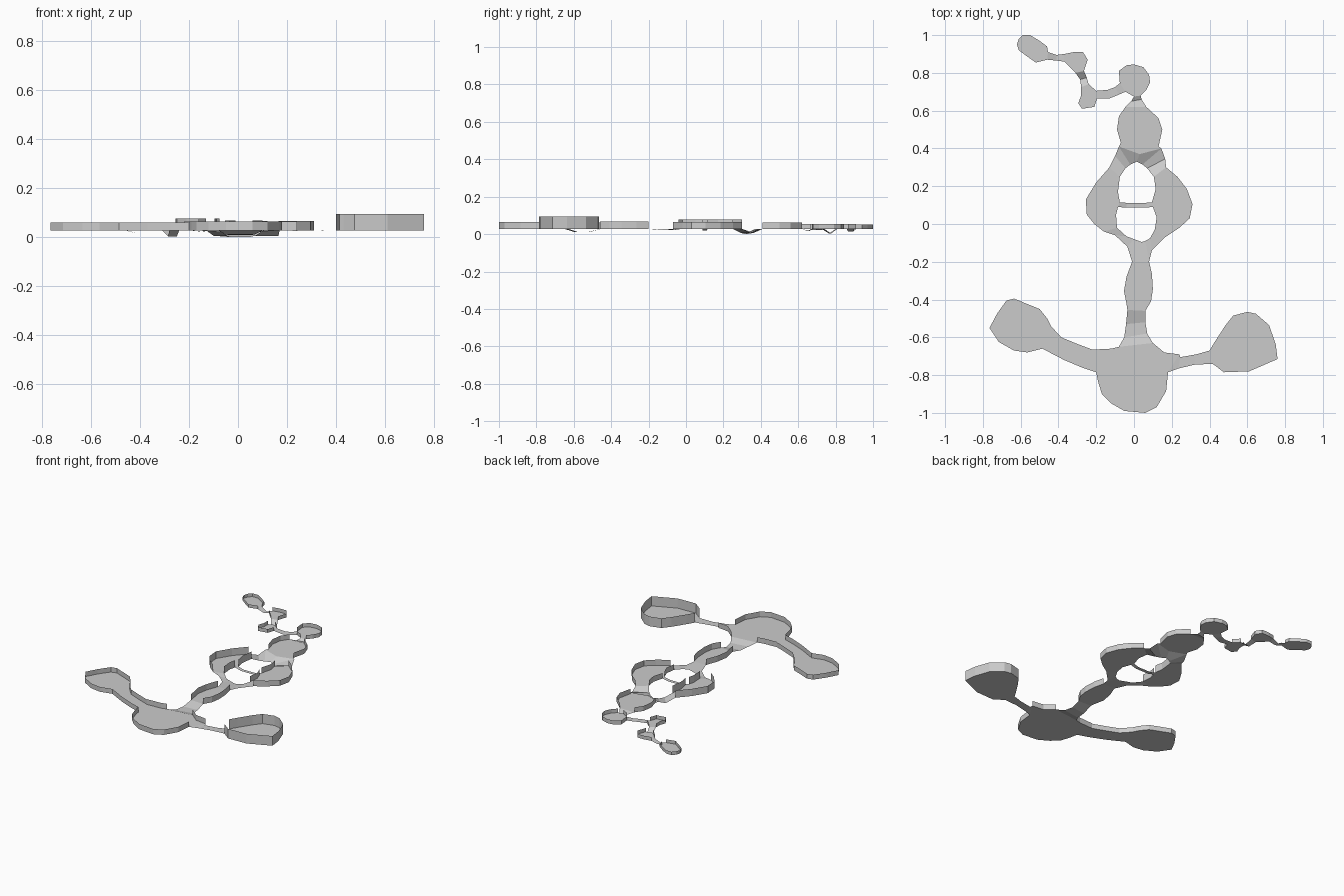
import bpy, bmesh

FLOOR = 0.028


def finish(name, bm):
    mesh = bpy.data.meshes.new(name)
    bm.to_mesh(mesh)
    bm.free()
    obj = bpy.data.objects.new(name, mesh)
    bpy.context.collection.objects.link(obj)
    return obj


def room(name, outline, height, doors):
    """Floor polygon with thin walls on every edge except the doors (edge start indices)."""
    bm = bmesh.new()
    low = [bm.verts.new((x, y, FLOOR)) for x, y in outline]
    high = [bm.verts.new((x, y, FLOOR + height)) for x, y in outline]
    n = len(low)
    floor = bm.faces.new(low)
    floor.normal_update()
    flip = floor.normal.z < 0
    for i in range(n):
        if i not in doors:
            j = (i + 1) % n
            quad = [low[i], low[j], high[j], high[i]]
            bm.faces.new(quad[::-1] if flip else quad)
    if flip:
        floor.normal_flip()
    bmesh.ops.triangulate(bm, faces=[floor])
    loose = [v for v in bm.verts if not v.link_faces]
    bmesh.ops.delete(bm, geom=loose, context='VERTS')
    finish(name, bm)


def passage(name, sections):
    """Wall-less floor strip; each section is left x, y, right x, y, left z, right z."""
    bm = bmesh.new()
    rows = [(bm.verts.new((s[0], s[1], s[4])), bm.verts.new((s[2], s[3], s[5])))
            for s in sections]
    for (a, b), (c, d) in zip(rows, rows[1:]):
        f = bm.faces.new((a, b, d, c))
        f.normal_update()
        if f.normal.z < 0:
            f.normal_flip()
    finish(name, bm)


F = FLOOR

# Small chambers of the winding north end
room("end_chamber", [(-.61, .98), (-.59, 1), (-.55, 1), (-.50, .97), (-.46, .94), (-.455, .91),
                     (-.46, .87), (-.52, .855), (-.57, .89), (-.61, .92), (-.62, .95)], .022, {5})
room("bend_chamber", [(-.37, .90), (-.32, .91), (-.27, .91), (-.245, .87), (-.265, .81),
                      (-.31, .80), (-.33, .82), (-.37, .86)], .025, {4, 7})
room("corner_chamber", [(-.28, .725), (-.24, .74), (-.20, .705), (-.195, .665), (-.21, .62),
                        (-.275, .61), (-.295, .64), (-.28, .68)], .025, {0, 2})
room("north_chamber", [(-.075, .745), (-.08, .81), (-.04, .84), (0, .845), (.05, .83),
                       (.08, .79), (.085, .75), (.065, .71), (.035, .68), (0, .675),
                       (-.045, .70)], .027, {8, 10})
room("upper_chamber", [(-.045, .62), (-.08, .57), (-.09, .50), (-.07, .43), (-.08, .41),
                       (.03, .37), (.145, .40), (.13, .41), (.15, .50), (.13, .56),
                       (.065, .62)], .034, {3, 4, 5, 6, 10})

# Two halves of the central ring
room("ring_left", [(-.13, .30), (-.2, .22), (-.255, .13), (-.25, .05), (-.21, 0), (-.16, -.04),
                   (-.09, -.02), (-.095, .05), (-.085, .09), (-.075, .115), (-.085, .17),
                   (-.075, .25)], .049, {5, 8, 11})
room("ring_right", [(.17, .30), (.23, .25), (.28, .185), (.31, .105), (.295, .03), (.24, -.02),
                    (.165, -.07), (.11, -.03), (.12, .035), (.10, .09), (.095, .115),
                    (.115, .185), (.105, .25)], .038, {6, 9, 12})

# South corridor and the large chambers
room("south_corridor", [(-.01, -.20), (-.04, -.28), (-.053, -.355), (-.04, -.42), (-.035, -.455),
                        (.06, -.46), (.09, -.41), (.10, -.345), (.095, -.265), (.08, -.20)],
     .04, {4, 9})
room("main_chamber", [(-.08, -.65), (-.12, -.66), (-.22, -.665), (-.20, -.785), (-.19, -.835),
                      (-.17, -.90), (-.12, -.95), (-.05, -.99), (.06, -1), (.12, -.97),
                      (.17, -.885), (.18, -.785), (.24, -.69), (.16, -.68), (.10, -.63)],
     .036, {2, 11, 14})
room("left_chamber", [(-.22, -.665), (-.30, -.635), (-.385, -.60), (-.44, -.54), (-.46, -.50),
                      (-.50, -.45), (-.635, -.395), (-.675, -.405), (-.725, -.475),
                      (-.765, -.55), (-.715, -.625), (-.635, -.67), (-.565, -.68), (-.485, -.66),
                      (-.37, -.72), (-.275, -.76), (-.20, -.785)], .033, {16})
room("right_chamber", [(.40, -.67), (.43, -.62), (.485, -.535), (.525, -.485), (.60, -.465),
                       (.645, -.475), (.715, -.535), (.75, -.635), (.76, -.715), (.61, -.78),
                       (.475, -.785), (.43, -.75), (.415, -.74)], .066, {12})

# Dipping passages that link the chambers
passage("end_passage", [(-.455, .91, -.46, .87, F, F), (-.41, .895, -.41, .865, .015, .015),
                        (-.37, .90, -.37, .86, F, F)])
passage("bend_passage", [(-.265, .81, -.31, .80, F, F), (-.25, .775, -.285, .765, .003, .003),
                         (-.24, .74, -.28, .725, F, F)])
passage("north_passage", [(-.20, .705, -.195, .665, F, F), (-.14, .71, -.13, .665, .022, .022),
                          (-.10, .725, -.08, .685, .022, .022), (-.075, .745, -.045, .70, F, F)])
passage("neck_passage", [(0, .675, .035, .68, F, F), (-.015, .65, .04, .66, .017, .017),
                         (-.045, .62, .065, .62, F, F)])
passage("ring_north_link", [(-.13, .30, -.075, .25, F, F), (-.10, .36, -.045, .295, .006, .006),
                            (-.08, .41, -.02, .315, F, 0), (.03, .37, .015, .33, F, 0),
                            (.145, .40, .045, .315, F, 0), (.165, .345, .07, .295, .006, .006),
                            (.17, .30, .105, .25, F, F)])
passage("ring_bridge", [(-.085, .09, -.075, .115, F, F), (-.04, .087, -.04, .112, .018, .018),
                        (.06, .087, .06, .112, .018, .018), (.10, .09, .095, .115, F, F)])
passage("ring_south_link", [(-.16, -.04, -.09, -.02, F, F), (-.10, -.06, -.04, -.065, .022, .022),
                            (-.035, -.12, .0, -.08, .022, .022), (-.01, -.20, .04, -.095, F, .022),
                            (.08, -.20, .06, -.09, F, .022), (.095, -.14, .085, -.075, .022, .022),
                            (.165, -.07, .11, -.03, F, F)])
passage("corridor_passage", [(-.035, -.455, .06, -.46, F, F), (-.042, -.53, .06, -.52, .01, .01),
                             (-.052, -.60, .07, -.58, .012, .012), (-.08, -.65, .10, -.63, F, F)])
passage("right_passage", [(.24, -.69, .18, -.785, F, F), (.245, -.705, .235, -.765, .026, .026),
                          (.33, -.69, .32, -.745, .026, .026), (.40, -.67, .415, -.74, F, F)])
